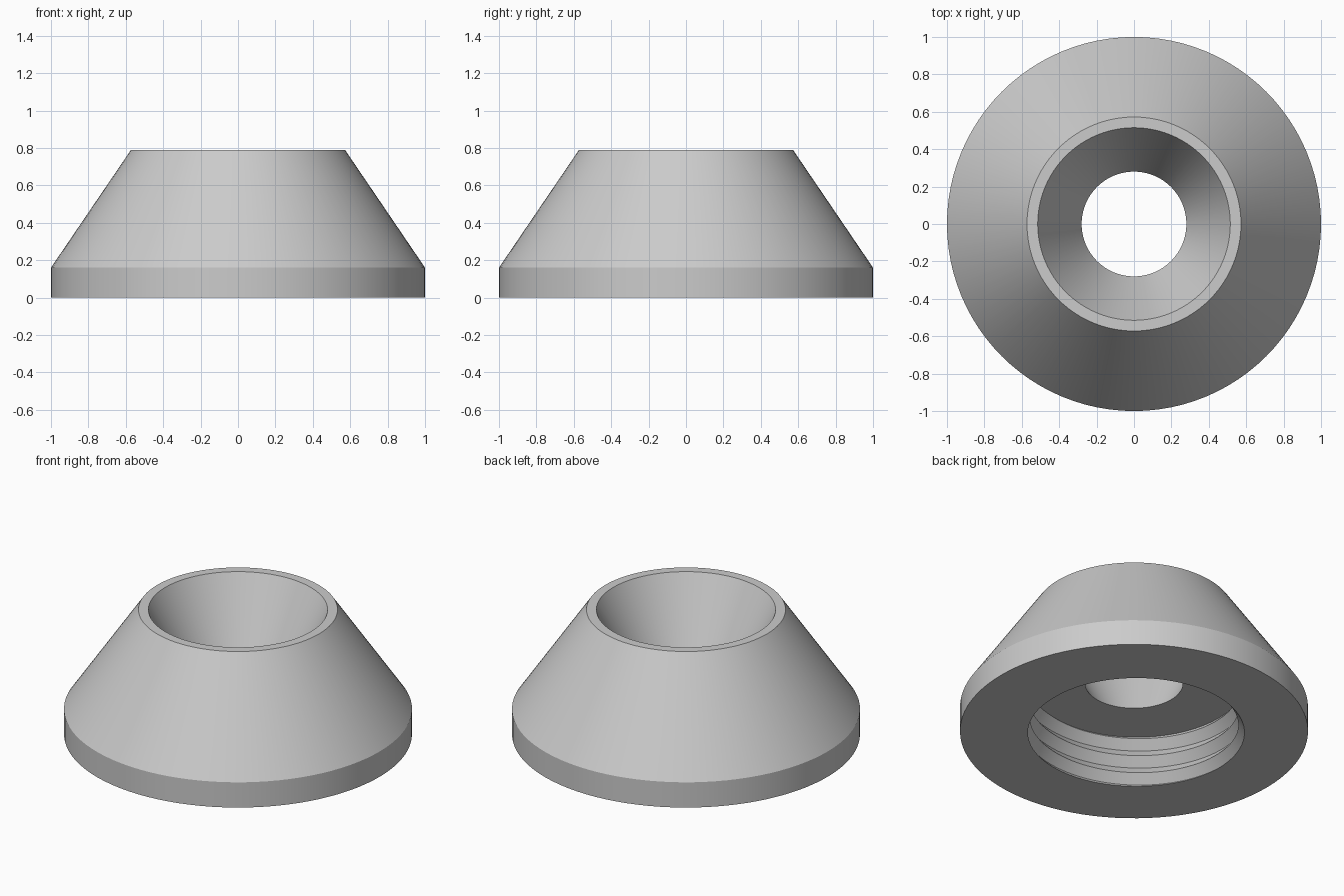
import bpy, bmesh, math

if "Cube" in bpy.data.objects:
    bpy.data.objects.remove(bpy.data.objects["Cube"], do_unlink=True)

SEGMENTS = 96
BORE_DEPTH = 0.315
PITCH = 0.113
CREST, ROOT = 0.60, 0.645

# Plain grey material
grey = bpy.data.materials.new("plain_grey")
grey.use_nodes = True
colour = (0.6, 0.6, 0.6, 1)
grey.diffuse_color = colour
grey.node_tree.nodes["Principled BSDF"].inputs["Base Color"].default_value = colour

# Funnel, top rim, outer cone and base band as (radius, height)
body_profile = [(0.28, BORE_DEPTH), (0.515, 0.79), (0.572, 0.79), (1, 0.16), (1, 0)]


def thread_points(turn):
    """Zigzag wall of the threaded bore at one angle, clipped to the bore depth."""
    points = []
    for k in range(-3, 8):
        raw = PITCH * (k / 2 + turn)
        z = min(max(raw, 0), BORE_DEPTH)
        phase = (z / PITCH - turn) % 1
        r = CREST + (ROOT - CREST) * (1 - abs(2 * phase - 1))
        points.append((r, z))
    return points


# Sweep the closed section around the axis, winding the thread as it turns
bm = bmesh.new()
columns = []
for i in range(SEGMENTS + 1):
    turn = i / SEGMENTS
    a = math.tau * turn
    columns.append([bm.verts.new((r * math.cos(a), r * math.sin(a), z))
                    for r, z in thread_points(turn) + body_profile])
for left, right in zip(columns, columns[1:]):
    for j in range(len(left)):
        n = (j + 1) % len(left)
        bm.faces.new((left[j], right[j], right[n], left[n]))
bmesh.ops.remove_doubles(bm, verts=bm.verts, dist=0.00005)
bmesh.ops.recalc_face_normals(bm, faces=bm.faces)

mesh = bpy.data.meshes.new("threaded_cone_body")
bm.to_mesh(mesh)
bm.free()
mesh.materials.append(grey)
body = bpy.data.objects.new("threaded_cone_body", mesh)
bpy.context.collection.objects.link(body)

# Smooth the round walls, keep the rims crisp
bpy.ops.object.select_all(action="DESELECT")
body.select_set(True)
bpy.context.view_layer.objects.active = body
bpy.ops.object.shade_smooth_by_angle(angle=math.radians(25))
